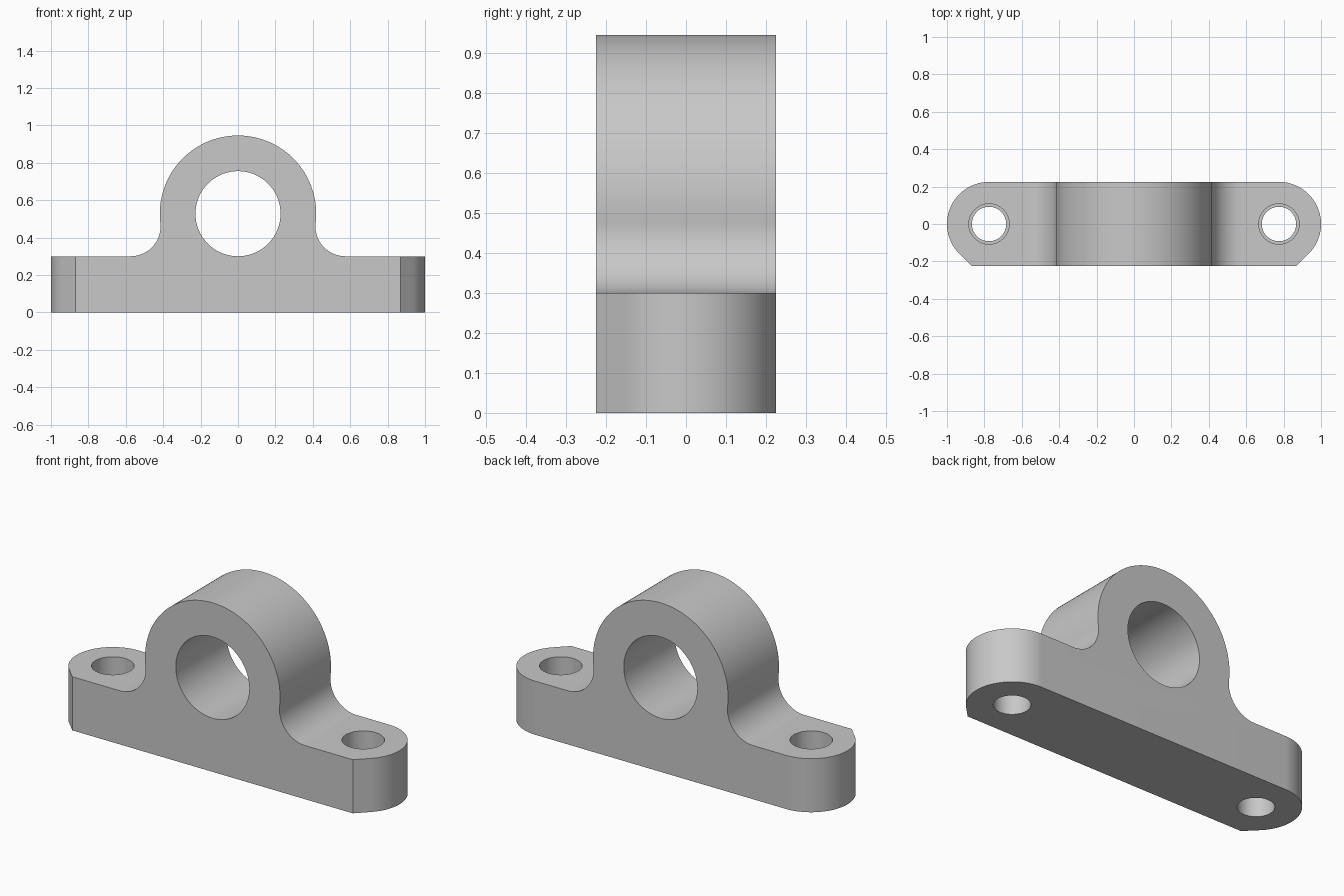
import bpy
import bmesh
from math import sin, cos, pi, sqrt, atan2
from mathutils import Vector

cube = bpy.data.objects.get("Cube")
if cube:
    bpy.data.objects.remove(cube, do_unlink=True)

HALF_DEPTH = 0.225          # also the radius of the rounded ends
END_X = 1 - HALF_DEPTH      # centre of the rounded ends and bolt holes
BASE_H = 0.30
RING_Z, RING_R, BORE_R = 0.5275, 0.418, 0.2275
FILLET_R = 0.16
BOLT_R, COUNTERBORE_R, COUNTERBORE_DEPTH = 0.092, 0.108, 0.15

metal = bpy.data.materials.new("light grey metal")
metal.use_nodes = True
metal.diffuse_color = (0.58, 0.58, 0.58, 1)
metal.node_tree.nodes["Principled BSDF"].inputs["Base Color"].default_value = (0.58, 0.58, 0.58, 1)


def arc(cx, cy, r, start, end, steps):
    return [(cx + r * cos(start + (end - start) * i / steps),
             cy + r * sin(start + (end - start) * i / steps)) for i in range(steps + 1)]


def prism(name, points, axis, low, high):
    """Extrude a closed outline along y (outline in x, z) or z (outline in x, y)."""
    def place(p, h):
        return (p[0], h, p[1]) if axis == "y" else (p[0], p[1], h)
    bm = bmesh.new()
    face = bm.faces.new([bm.verts.new(place(p, low)) for p in points])
    grown = bmesh.ops.extrude_face_region(bm, geom=[face])["geom"]
    offset = Vector(place((0, 0), high - low))
    bmesh.ops.translate(bm, vec=offset, verts=[g for g in grown if isinstance(g, bmesh.types.BMVert)])
    bmesh.ops.recalc_face_normals(bm, faces=bm.faces)
    mesh = bpy.data.meshes.new(name)
    bm.to_mesh(mesh)
    bm.free()
    mesh.materials.append(metal)
    obj = bpy.data.objects.new(name, mesh)
    bpy.context.collection.objects.link(obj)
    return obj


def cut(target, tool, operation):
    """Apply a boolean and discard its tool."""
    tool.hide_render = True
    mod = target.modifiers.new("cut", "BOOLEAN")
    mod.operation, mod.solver, mod.object = operation, "EXACT", tool
    bpy.ops.object.select_all(action="DESELECT")
    bpy.context.view_layer.objects.active = target
    target.select_set(True)
    bpy.ops.object.modifier_apply(modifier=mod.name)
    bpy.data.objects.remove(tool, do_unlink=True)


def disc(cx, cy, r, steps=96):
    return arc(cx, cy, r, 0, 2 * pi, steps)[:-1]


# Side profile: base, fillets tangent to base and ring, round top
fillet_z = BASE_H + FILLET_R
fillet_x = sqrt((RING_R + FILLET_R) ** 2 - (RING_Z - fillet_z) ** 2)
join = atan2(fillet_z - RING_Z, fillet_x)
fillet = arc(fillet_x, fillet_z, FILLET_R, 1.5 * pi, pi + join, 20)
ring = arc(0, RING_Z, RING_R, join, pi / 2, 48)
right_side = [(1.2, 0), (1.2, BASE_H)] + fillet + ring[1:]
profile = right_side + [(-x, z) for x, z in reversed(right_side[:-1])]
housing = prism("bearing_block", profile, "y", -0.4, 0.4)

# Plan outline: rounded back corners, tangent 45 degree chamfers in front
chamfer_x = END_X + HALF_DEPTH * (sqrt(2) - 1)
right_plan = [(chamfer_x, -HALF_DEPTH)] + arc(END_X, 0, HALF_DEPTH, -pi / 4, pi / 2, 48)
plan = right_plan + [(-x, y) for x, y in reversed(right_plan)]
cut(housing, prism("plan_cutter", plan, "z", -0.5, 1.5), "INTERSECT")

# Shaft bore
cut(housing, prism("bore_cutter", disc(0, RING_Z, BORE_R), "y", -0.6, 0.6), "DIFFERENCE")

# Counterbored bolt holes
for side in (-1, 1):
    for r, low in ((COUNTERBORE_R, BASE_H - COUNTERBORE_DEPTH), (BOLT_R, -0.2)):
        cut(housing, prism("bolt_cutter", disc(side * END_X, 0, r, 64), "z", low, 0.5), "DIFFERENCE")

bpy.ops.object.shade_smooth_by_angle(angle=pi / 6)
